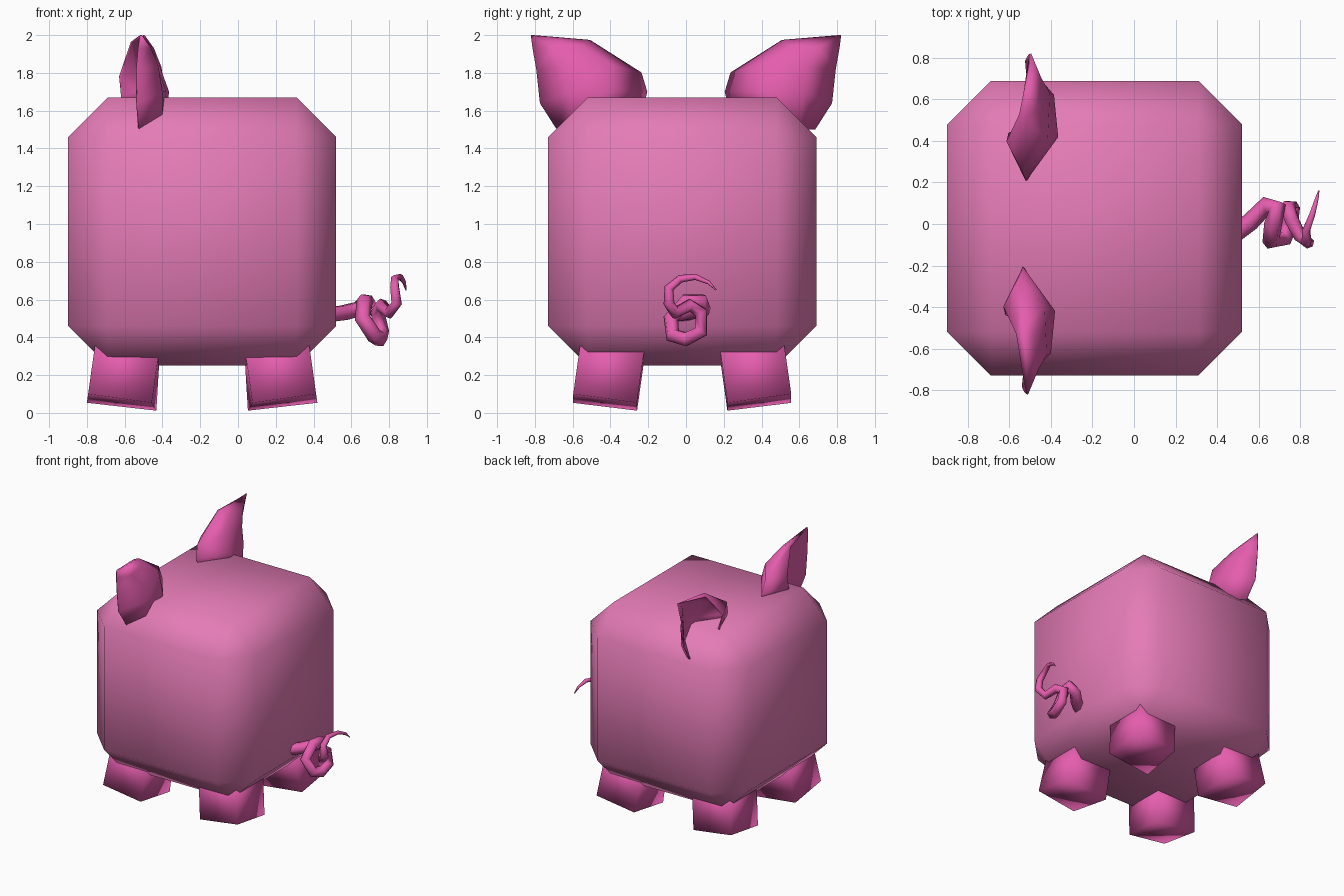
import bpy, bmesh, math
from mathutils import Matrix, Vector

start_cube = bpy.data.objects.get("Cube")
if start_cube:
    bpy.data.objects.remove(start_cube)


def make_material(name, colour):
    mat = bpy.data.materials.new(name)
    mat.use_nodes = True
    mat.diffuse_color = colour
    mat.node_tree.nodes["Principled BSDF"].inputs["Base Color"].default_value = colour
    return mat


body_pink = make_material("body pink", (0.78, 0.20, 0.47, 1))
limb_pink = make_material("limb pink", (0.78, 0.11, 0.42, 1))
CENTRE = Vector((-0.19, -0.02, 0.96))


def finish(bm, name, material):
    """Turn a bmesh into a smooth shaded object."""
    bmesh.ops.recalc_face_normals(bm, faces=bm.faces)
    for face in bm.faces:
        face.smooth = True
    mesh = bpy.data.meshes.new(name)
    bm.to_mesh(mesh)
    bm.free()
    mesh.materials.append(material)
    obj = bpy.data.objects.new(name, mesh)
    bpy.context.collection.objects.link(obj)
    return obj


# Body: a cube with wide single chamfers
bm = bmesh.new()
bmesh.ops.create_cube(bm, size=1.42, matrix=Matrix.Translation(CENTRE))
bmesh.ops.bevel(bm, geom=bm.edges[:], offset=0.21, segments=1,
                profile=0.5, affect='EDGES')
finish(bm, "body", body_pink)


# Legs: splayed cubes, mirrored to the four corners
def make_leg(name, side_x, side_y):
    bm = bmesh.new()
    bmesh.ops.create_cube(bm, size=0.34)
    for v in bm.verts:
        # draw the lowest inner corner in a little
        if max(v.co) < 0:
            v.co += Vector((-0.0, 0.0, 0.0)) + Vector((0.0, 0.0, 0.01))
            v.co.x -= 0.03
    splay = Matrix.Rotation(math.radians(-8), 4, 'Y') @ Matrix.Rotation(math.radians(8), 4, 'X')
    place = Matrix.Translation((0.415, 0.385, 0.22))
    mirror = Matrix.Diagonal((side_x, side_y, 1, 1))
    shift = Matrix.Translation((CENTRE.x, CENTRE.y, 0))
    bm.transform(shift @ mirror @ place @ splay)
    finish(bm, name, limb_pink)


for x_name, side_x in (("front", -1), ("back", 1)):
    for y_name, side_y in (("left", -1), ("right", 1)):
        make_leg(f"{x_name}_{y_name}_leg", side_x, side_y)

# Ears: cupped shells, rows from base to tip, columns from outer edge to inner fold
EAR_ROWS = [
    [(-.51, .68, 1.5), (-.39, .6, 1.5), (-.38, .42, 1.6), (-.5, .23, 1.62), (-.6, .38, 1.6)],
    [(-.52, .77, 1.64), (-.39, .62, 1.7), (-.37, .42, 1.7), (-.52, .21, 1.7), (-.6, .44, 1.68)],
    [(-.52, .79, 1.82), (-.41, .63, 1.83), (-.42, .4, 1.84), (-.53, .24, 1.8), (-.61, .4, 1.78)],
    [(-.51, .81, 1.93), (-.45, .7, 1.93), (-.47, .55, 1.94), (-.52, .51, 1.97), (-.55, .53, 1.96)],
]
EAR_TIP = (-.5, .82, 2)


def make_ear(name, side, shift):
    bm = bmesh.new()
    rows = [[bm.verts.new(p) for p in row] for row in EAR_ROWS]
    tip = bm.verts.new(EAR_TIP)
    for low, high in zip(rows, rows[1:]):
        for i in range(len(low) - 1):
            bm.faces.new((low[i], low[i + 1], high[i + 1], high[i]))
    last = rows[-1]
    for a, b in zip(last, last[1:]):
        bm.faces.new((a, b, tip))
    bm.transform(Matrix.Translation((shift, 0, 0)) @ Matrix.Diagonal((1, side, 1, 1)))
    ear = finish(bm, name, limb_pink)
    shell = ear.modifiers.new("thickness", 'SOLIDIFY')
    shell.thickness = 0.01
    shell.offset = 0


make_ear("left_ear", -1, -0.015)
make_ear("right_ear", 1, 0)

# Tail: a tapering corkscrew tube
TAIL_PATH = [
    (.48, -.05, .52), (.56, .01, .53), (.64, .09, .55), (.69, .08, .59),
    (.67, 0, .59), (.66, -.08, .5), (.72, -.07, .41), (.75, 0, .39),
    (.76, .08, .43), (.74, .08, .53), (.76, .02, .57), (.8, -.06, .53),
    (.84, -.09, .58), (.83, -.09, .66), (.83, -.03, .71), (.86, .05, .72),
    (.88, .12, .69), (.89, .16, .65),
]
curve = bpy.data.curves.new("tail", 'CURVE')
curve.dimensions = '3D'
curve.bevel_depth = 0.042
curve.bevel_resolution = 1
curve.use_fill_caps = True
spline = curve.splines.new('POLY')
spline.points.add(len(TAIL_PATH) - 1)
for i, (point, co) in enumerate(zip(spline.points, TAIL_PATH)):
    point.co = (*co, 1)
    t = i / (len(TAIL_PATH) - 1)
    point.radius = 1.05 - 0.97 * t ** 3
spline.use_smooth = True
curve.materials.append(limb_pink)
tail = bpy.data.objects.new("tail", curve)
bpy.context.collection.objects.link(tail)
